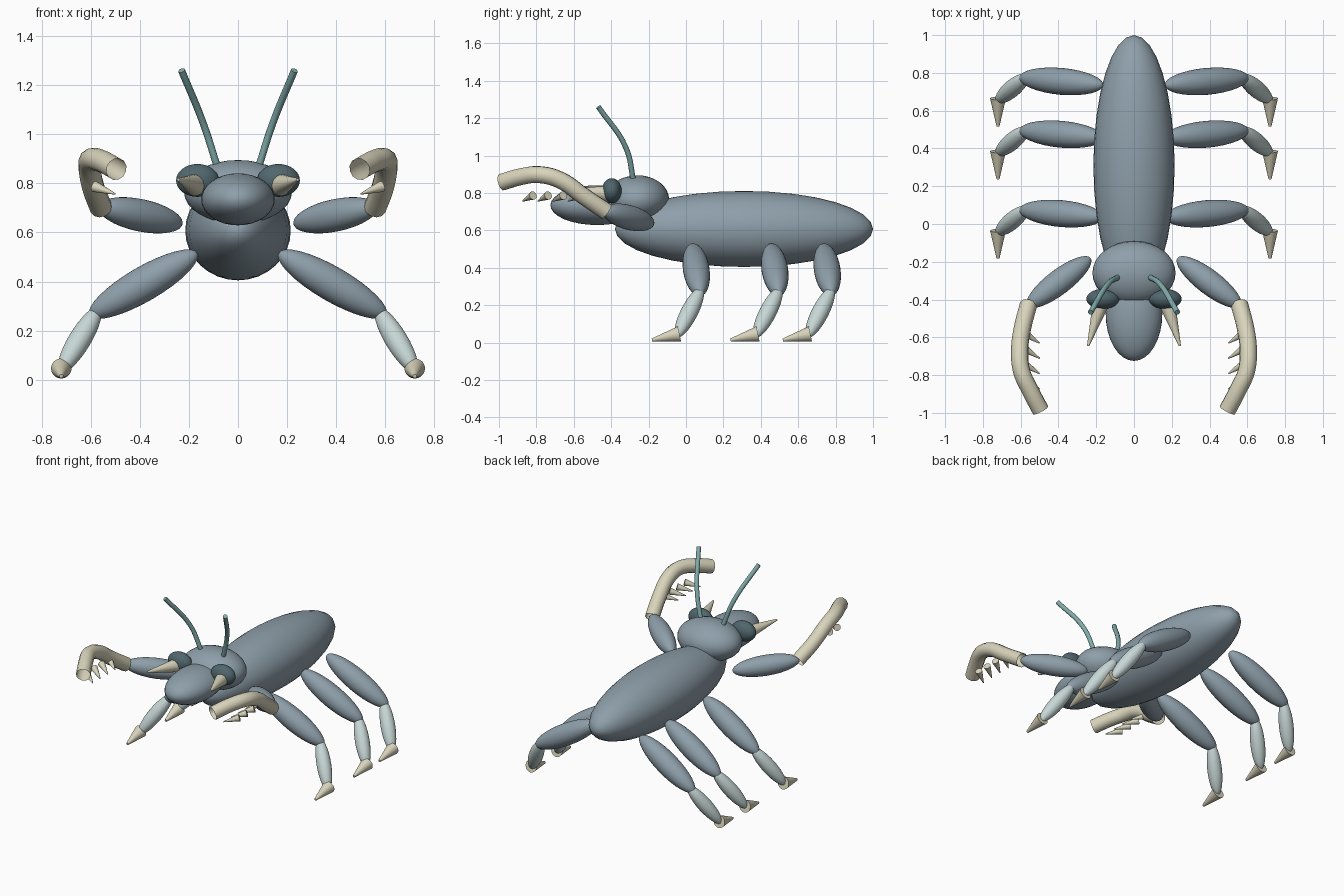
import bpy, math
from mathutils import Vector

if "Cube" in bpy.data.objects:
    bpy.data.objects.remove(bpy.data.objects["Cube"])


def material(name, rgb):
    m = bpy.data.materials.new(name)
    m.diffuse_color = (*rgb, 1)
    m.use_nodes = True
    m.node_tree.nodes["Principled BSDF"].inputs["Base Color"].default_value = m.diffuse_color
    return m


SLATE = material("slate_blue", (0.27, 0.345, 0.40))
CREAM = material("cream", (0.69, 0.66, 0.50))
PALE = material("pale_aqua", (0.57, 0.68, 0.67))
TEAL = material("teal", (0.22, 0.41, 0.41))
DARK = material("dark_teal", (0.08, 0.135, 0.155))


def finish(name, mat):
    o = bpy.context.object
    o.name = name
    o.data.materials.append(mat)
    bpy.ops.object.shade_smooth_by_angle(angle=math.radians(40))
    return o


def aim(a, b):
    return (b - a).to_track_quat('Z', 'Y').to_euler()


def ellipsoid(name, centre, radii, mat):
    bpy.ops.mesh.primitive_uv_sphere_add(segments=32, ring_count=16, location=centre)
    bpy.context.object.scale = radii
    return finish(name, mat)


def segment(name, a, b, r, mat):
    """Stretched ellipsoid running from a to b."""
    a, b = Vector(a), Vector(b)
    bpy.ops.mesh.primitive_uv_sphere_add(segments=32, ring_count=16,
                                         location=(a + b) / 2, rotation=aim(a, b))
    bpy.context.object.scale = (r, r, (b - a).length / 2)
    return finish(name, mat)


def spike(name, a, b, r1, r2, mat):
    """Blunt cone from base a to tip b."""
    a, b = Vector(a), Vector(b)
    bpy.ops.mesh.primitive_cone_add(vertices=20, radius1=r1, radius2=r2,
                                    depth=(b - a).length,
                                    location=(a + b) / 2, rotation=aim(a, b))
    return finish(name, mat)


def tube(name, pts, r, mat, caps):
    """Round tube through the given points."""
    cu = bpy.data.curves.new(name, 'CURVE')
    cu.dimensions = '3D'
    cu.bevel_depth = r
    cu.bevel_resolution = 4
    cu.resolution_u = 6
    cu.use_fill_caps = caps
    sp = cu.splines.new('BEZIER')
    sp.bezier_points.add(len(pts) - 1)
    for p, co in zip(sp.bezier_points, pts):
        p.co = co
        p.handle_left_type = p.handle_right_type = 'AUTO'
    cu.materials.append(mat)
    o = bpy.data.objects.new(name, cu)
    bpy.context.collection.objects.link(o)
    return o


# Body, head and snout
ellipsoid("abdomen", (0, 0.31, 0.608), (0.215, 0.69, 0.203), SLATE)
ellipsoid("head", (0, -0.26, 0.765), (0.22, 0.17, 0.13), SLATE)
ellipsoid("snout", (0, -0.475, 0.735), (0.15, 0.25, 0.106), SLATE)

for side, s in (("right", 1), ("left", -1)):
    def at(x, y, z):
        return (s * x, y, z)

    # Eye, mandible and antenna
    ellipsoid(f"{side}_eye", at(0.165, -0.397, 0.812), (0.087, 0.053, 0.067), DARK)
    spike(f"{side}_mandible", at(0.175, -0.42, 0.795), at(0.243, -0.645, 0.815),
          0.044, 0.006, CREAM)
    tube(f"{side}_antenna",
         [at(0.082, -0.28, 0.86), at(0.14, -0.32, 1.04), at(0.23, -0.468, 1.26)],
         0.0145, TEAL, True)

    # Grasping arm with a curved claw and a row of spines
    segment(f"{side}_arm", at(0.23, -0.18, 0.635), at(0.565, -0.435, 0.705), 0.066, SLATE)
    tube(f"{side}_claw",
         [at(0.558, -0.425, 0.70), at(0.59, -0.55, 0.785), at(0.605, -0.67, 0.868),
          at(0.595, -0.78, 0.898), at(0.55, -0.88, 0.888), at(0.495, -0.985, 0.858)],
         0.046, CREAM, False)
    for i in range(4):
        y = -0.63 - 0.081 * i
        spike(f"{side}_spine_{i + 1}", at(0.585, y + 0.055, 0.787), at(0.50, y, 0.757),
              0.023, 0.003, CREAM)

    # Walking legs
    for leg, y in (("front", 0.05), ("middle", 0.47), ("rear", 0.75)):
        segment(f"{side}_{leg}_thigh", at(0.165, y - 0.015, 0.517),
                at(0.605, y + 0.025, 0.262), 0.071, SLATE)
        segment(f"{side}_{leg}_shin", at(0.565, y + 0.035, 0.295),
                at(0.725, y - 0.10, 0.03), 0.046, PALE)
        spike(f"{side}_{leg}_foot", at(0.72, y - 0.085, 0.046),
              at(0.72, y - 0.232, 0.014), 0.042, 0.008, CREAM)
